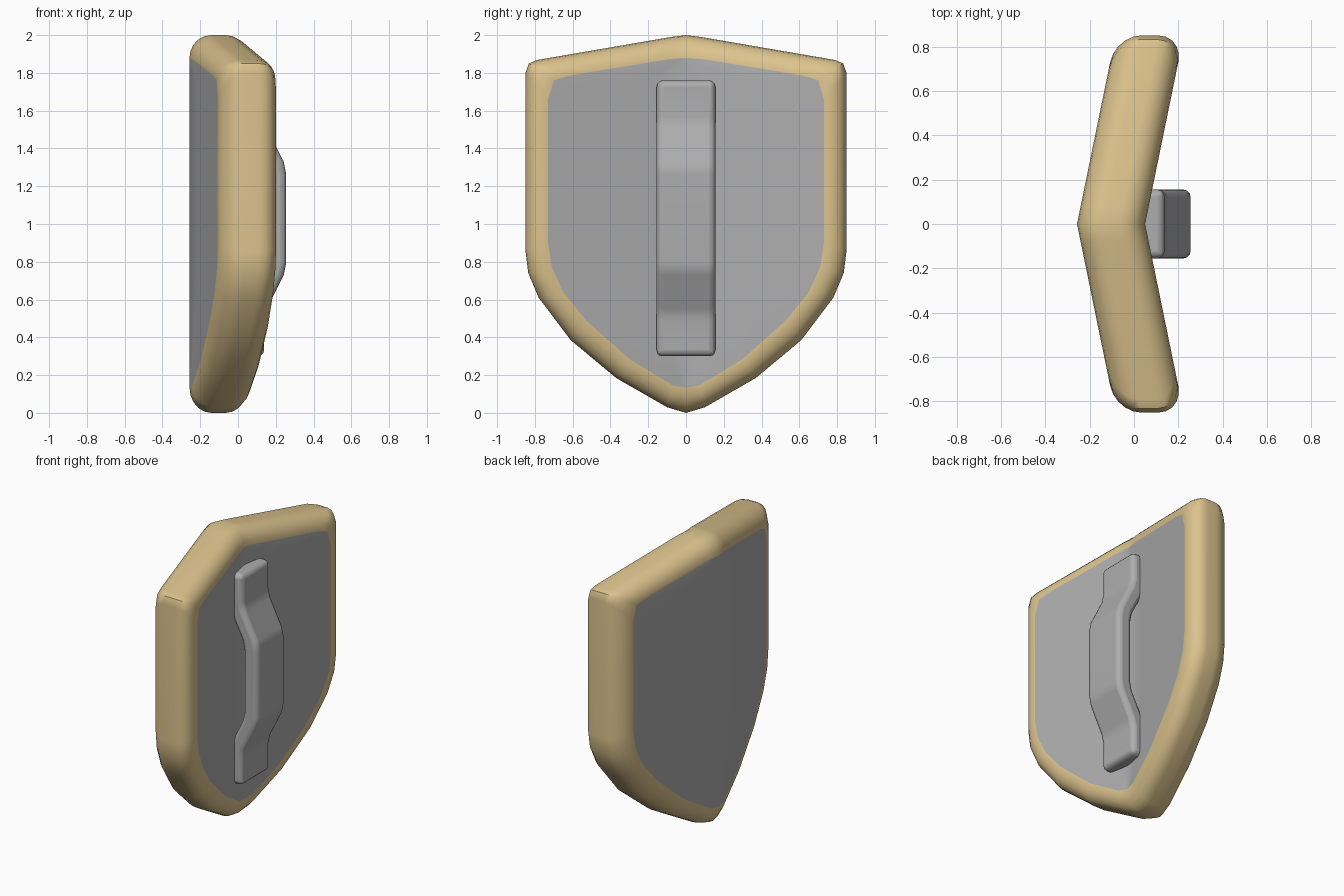
import bpy, bmesh, math

if "Cube" in bpy.data.objects:
    bpy.data.objects.remove(bpy.data.objects["Cube"])

def material(name, col):
    m = bpy.data.materials.new(name)
    m.diffuse_color = (*col, 1)
    m.use_nodes = True
    m.node_tree.nodes["Principled BSDF"].inputs["Base Color"].default_value = m.diffuse_color
    return m

TAN = material("tan rim", (0.72, 0.55, 0.27))
GREY = material("grey metal", (0.42, 0.42, 0.42))

def finish(name, bm, mats):
    bmesh.ops.remove_doubles(bm, verts=bm.verts[:], dist=1e-4)
    bmesh.ops.recalc_face_normals(bm, faces=bm.faces[:])
    me = bpy.data.meshes.new(name)
    bm.to_mesh(me)
    bm.free()
    for m in mats:
        me.materials.append(m)
    ob = bpy.data.objects.new(name, me)
    bpy.context.collection.objects.link(ob)
    return ob

def smooth(ob):
    bpy.ops.object.select_all(action='DESELECT')
    ob.select_set(True)
    bpy.context.view_layer.objects.active = ob
    bpy.ops.object.shade_smooth_by_angle(angle=math.radians(40))
    ob.modifiers.new("weighted", 'WEIGHTED_NORMAL').keep_sharp = True

# Half outlines (y, z), top to tip: rim silhouette and edge of the panel
OUTER = [(0, 2), (.08, 1.99), (.4, 1.935), (.79, 1.868), (.832, 1.85), (.85, 1.8),
         (.85, .86), (.835, .74), (.78, .61), (.61, .385), (.37, .185), (.1, .03), (0, 0)]
INNER = [(0, 1.88), (.09, 1.873), (.35, 1.83), (.62, 1.785), (.70, 1.76), (.73, 1.66),
         (.73, .9), (.71, .77), (.65, .64), (.53, .49), (.3, .285), (.07, .145), (0, .135)]
FRONT, THICK, ROUND, SLOPE = -0.257, 0.307, 0.115, 0.205

def full(half):
    return half + [(-y, z) for y, z in half[-2:0:-1]]

def bent(y, z, depth):
    # V-shaped bend about the centre line
    return (FRONT + depth + SLOPE * abs(y), y, z)

# Shield body: rounded rim lofted from the panel edge, round the side, to the back
bm = bmesh.new()
steps = 5
arc = [(math.sin(a), ROUND * (1 - math.cos(a)))
       for a in (math.pi / 2 * k / steps for k in range(steps + 1))]
section = arc + [(t, THICK - d) for t, d in reversed(arc)]
rings = []
for t, depth in section:
    rings.append([bm.verts.new(bent(a[0] + (b[0] - a[0]) * t, a[1] + (b[1] - a[1]) * t, depth))
                  for a, b in zip(full(INNER), full(OUTER))])
for r, s in zip(rings, rings[1:]):
    n = len(r)
    for i in range(n):
        j = (i + 1) % n
        bm.faces.new((r[i], r[j], s[j], s[i])).material_index = 0

# Grey panels on both sides, in strips across the ridge
for depth in (0, THICK):
    rows = [[bm.verts.new(bent(y * f, z, depth)) for f in (1, .25, 0, -.25, -1)]
            for y, z in INNER]
    for r, s in zip(rows, rows[1:]):
        for i in range(4):
            bm.faces.new((r[i], r[i + 1], s[i + 1], s[i])).material_index = 1
smooth(finish("shield_body", bm, [TAN, GREY]))

# Handle: bent band with end pads, mirrored about its mid height
MID, HALF_W, BAND = 1.03, 0.155, 0.11
upper = [(.255, .235), (.242, .30), (.154, .475), (.138, .54), (.138, .73)]
path = [(x, MID - h) for x, h in reversed(upper)] + [(x, MID + h) for x, h in upper]
bm = bmesh.new()
sides = []
for y in (-HALF_W, HALF_W):
    sides.append([(bm.verts.new((x, y, z)),
                   bm.verts.new((x - BAND, y, z + (0 if abs(z - MID) > .7 else
                                                   -.02 if z > MID else .02))))
                  for x, z in path])
a, b = sides
for i in range(len(path) - 1):
    bm.faces.new((a[i][0], a[i + 1][0], b[i + 1][0], b[i][0]))
    bm.faces.new((a[i][1], a[i + 1][1], b[i + 1][1], b[i][1]))
    for s in sides:
        bm.faces.new((s[i][0], s[i + 1][0], s[i + 1][1], s[i][1]))
for i in (0, -1):
    bm.faces.new((a[i][0], b[i][0], b[i][1], a[i][1]))
handle = finish("handle", bm, [GREY])
bev = handle.modifiers.new("bevel", 'BEVEL')
bev.width, bev.segments = 0.032, 3
bev.limit_method, bev.angle_limit = 'ANGLE', math.radians(50)
smooth(handle)
